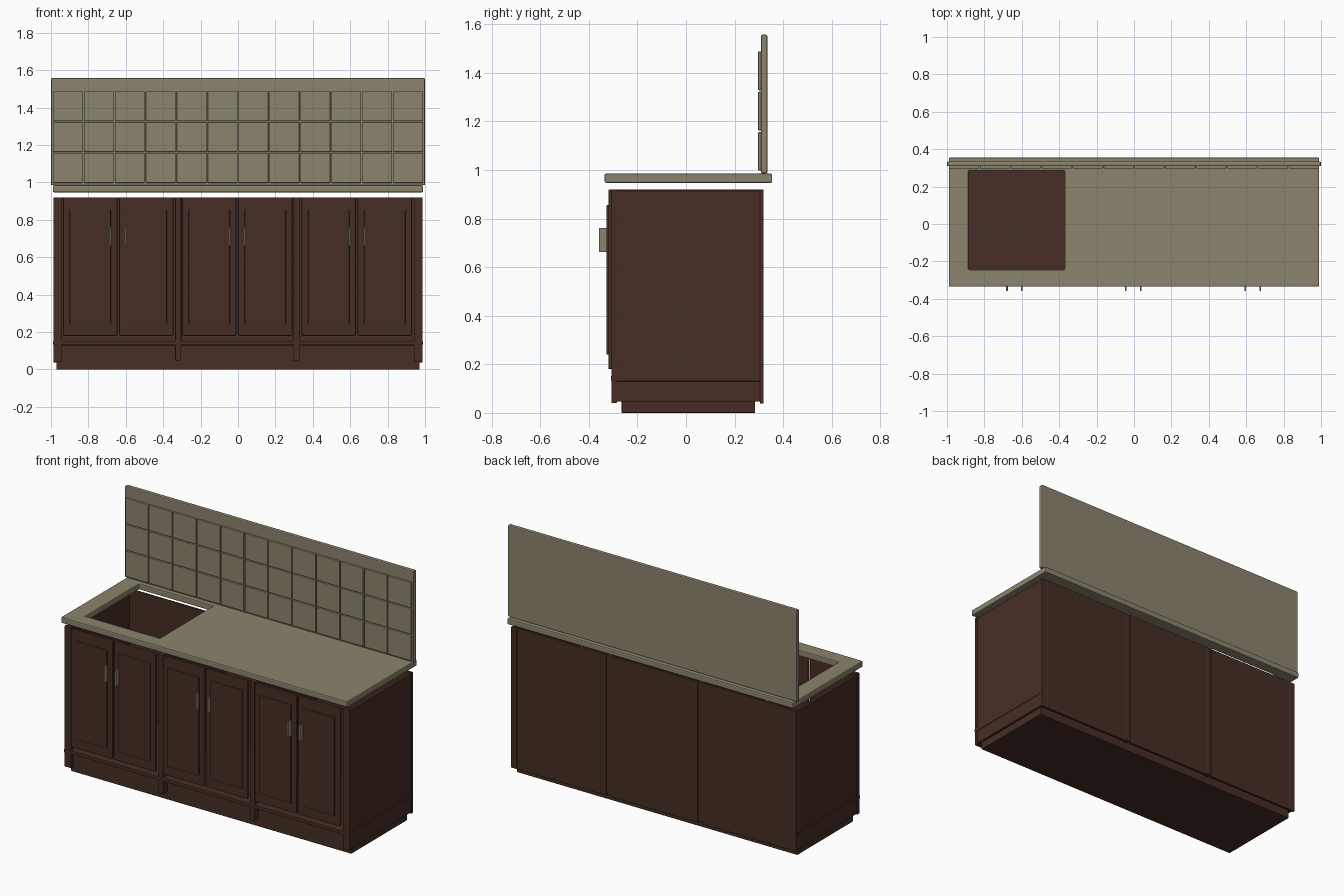
import bpy, bmesh

cube = bpy.data.objects.get("Cube")
if cube:
    bpy.data.objects.remove(cube, do_unlink=True)


def material(name, colour):
    m = bpy.data.materials.new(name)
    m.use_nodes = True
    m.diffuse_color = (*colour, 1)
    bsdf = next(n for n in m.node_tree.nodes if n.type == 'BSDF_PRINCIPLED')
    bsdf.inputs["Base Color"].default_value = (*colour, 1)
    return m


WOOD = material("dark_wood", (0.062, 0.027, 0.018))
STONE = material("beige_stone", (0.26, 0.23, 0.155))


def finish(name, bm, mat, bevel):
    mesh = bpy.data.meshes.new(name)
    bm.to_mesh(mesh)
    bm.free()
    ob = bpy.data.objects.new(name, mesh)
    bpy.context.collection.objects.link(ob)
    mesh.materials.append(mat)
    if bevel:
        b = ob.modifiers.new("rounded_edges", 'BEVEL')
        b.width = bevel
        b.segments = 2
        b.limit_method = 'ANGLE'
    return ob


def box(name, x, y, z, mat=WOOD, bevel=0.003):
    """Box between the given (low, high) limits on each axis."""
    bm = bmesh.new()
    bmesh.ops.create_cube(bm, size=1)
    for v in bm.verts:
        for i, (lo, hi) in enumerate((x, y, z)):
            v.co[i] = lo if v.co[i] < 0 else hi
    return finish(name, bm, mat, bevel)


# Plinth and floor board
box("plinth", (-0.97, 0.97), (-0.265, 0.285), (0, 0.13))
box("floor_board", (-0.988, 0.988), (-0.309, 0.305), (0.13, 0.152))

# Side panels, with corner posts at the front
for side, s in (("right", -1), ("left", 1)):
    def span(a, b):
        return tuple(sorted((s * a, s * b)))
    box(side + "_side_panel", span(0.965, 0.985), (-0.3, 0.306), (0.046, 0.915))
    box(side + "_front_post", span(0.94, 0.987), (-0.307, -0.285), (0.04, 0.92))
    box(side + "_back_post", span(0.948, 0.987), (0.304, 0.32), (0.038, 0.92), bevel=0.002)

# Dividers between the three cupboards
for i, x in enumerate((-0.32, 0.313)):
    box(f"divider_{i + 1}", (x - 0.016, x + 0.016), (-0.307, 0.318), (0.048, 0.92))

# Back panels
for i, (a, b) in enumerate(((-0.948, -0.336), (-0.304, 0.297), (0.329, 0.948))):
    box(f"back_panel_{i + 1}", (a, b), (0.305, 0.32), (0.038, 0.92), bevel=0.002)

# Pairs of doors with raised panels and handles
for i, centre in enumerate((-0.64, -0.004, 0.635)):
    for side, s in (("right", -1), ("left", 1)):
        name = f"{side}_door_{i + 1}"
        x = centre + s * 0.15
        box(name, (x - 0.145, x + 0.145), (-0.32, -0.302), (0.18, 0.92), bevel=0.006)
        box(name + "_raised_panel", (x - 0.11, x + 0.11), (-0.328, -0.315),
            (0.24, 0.855), bevel=0.004)
        h = centre + s * 0.04
        box(name + "_handle", (h - 0.005, h + 0.005), (-0.358, -0.326),
            (0.662, 0.762), STONE, 0.002)

# Countertop with a rectangular sink opening
bm = bmesh.new()
xs = (-0.99, -0.885, -0.37, 0.99)
ys = (-0.335, -0.245, 0.285, 0.355)
grid = [[bm.verts.new((x, y, 0.985)) for y in ys] for x in xs]
for i in range(3):
    for j in range(3):
        if (i, j) != (1, 1):
            bm.faces.new((grid[i][j], grid[i + 1][j], grid[i + 1][j + 1], grid[i][j + 1]))
top = finish("countertop", bm, STONE, 0)
solid = top.modifiers.new("thickness", 'SOLIDIFY')
solid.thickness = 0.038
solid.offset = -1
edge = top.modifiers.new("rounded_edges", 'BEVEL')
edge.width = 0.006
edge.segments = 2
edge.limit_method = 'ANGLE'

# Backsplash board with rows of tiles
box("backsplash", (-1, 1), (0.309, 0.335), (0.985, 1.557), STONE, 0.006)
pitch = 1.985 / 12
for row in range(3):
    z = 0.998 + row * 0.165
    for col in range(12):
        x = -0.9925 + col * pitch
        box(f"tile_{row + 1}_{col + 1}", (x + 0.003, x + pitch - 0.003), (0.297, 0.312),
            (z, z + 0.159), STONE, 0.003)
